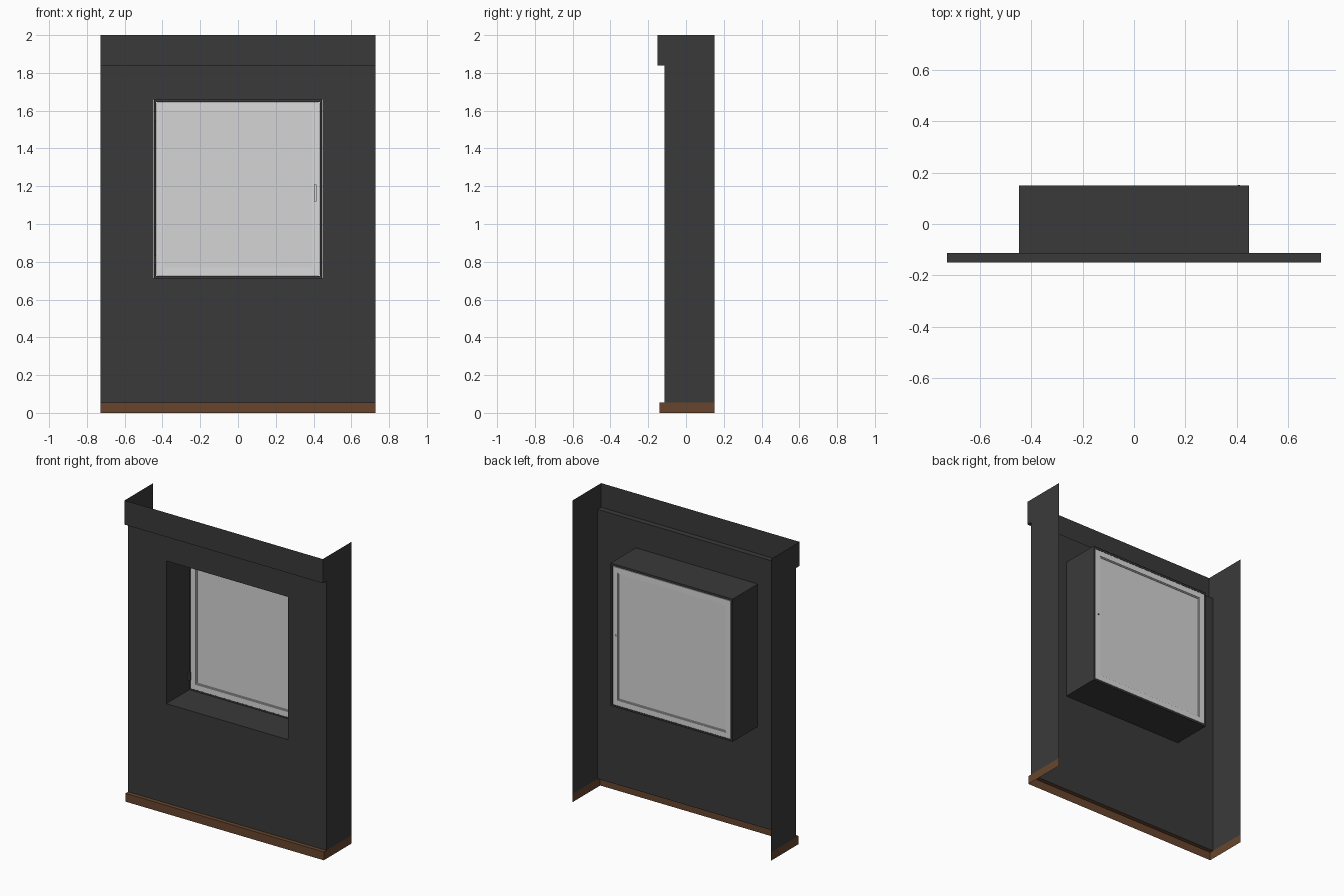
import bpy, bmesh

if "Cube" in bpy.data.objects:
    bpy.data.objects.remove(bpy.data.objects["Cube"])

def mat(name, rgb):
    m = bpy.data.materials.new(name)
    m.diffuse_color = (*rgb, 1)
    m.use_nodes = True
    m.node_tree.nodes["Principled BSDF"].inputs["Base Color"].default_value = m.diffuse_color
    return m

WALL = mat("charcoal", (0.042, 0.042, 0.042))
BASE = mat("brown wood", (0.135, 0.06, 0.026))
SASH = mat("light grey paint", (0.70, 0.70, 0.70))
GLASS = mat("pale glass", (0.66, 0.66, 0.66))
METAL = mat("dark metal", (0.06, 0.057, 0.057))

W, BACK, FRONT = 0.727, 0.15, -0.113          # half width, rear edge, wall face
OX, OZ0, OZ1 = 0.447, 0.714, 1.66             # window opening

def sheet(name, faces, material):
    """Open surface made from a few polygons."""
    bm = bmesh.new()
    for f in faces:
        bm.faces.new([bm.verts.new(p) for p in f])
    bmesh.ops.remove_doubles(bm, verts=bm.verts, dist=1e-5)
    me = bpy.data.meshes.new(name)
    bm.to_mesh(me)
    bm.free()
    me.materials.append(material)
    ob = bpy.data.objects.new(name, me)
    bpy.context.collection.objects.link(ob)
    return ob

def box(name, x0, x1, y0, y1, z0, z1, material):
    bm = bmesh.new()
    bmesh.ops.create_cube(bm, size=1)
    for v in bm.verts:
        v.co = (x1 if v.co.x > 0 else x0, y1 if v.co.y > 0 else y0, z1 if v.co.z > 0 else z0)
    me = bpy.data.meshes.new(name)
    bm.to_mesh(me)
    bm.free()
    me.materials.append(material)
    ob = bpy.data.objects.new(name, me)
    bpy.context.collection.objects.link(ob)

def front(y, x0, x1, z0, z1):                 # quad facing -y
    return [(x0, y, z0), (x1, y, z0), (x1, y, z1), (x0, y, z1)]

def ledge(y0, y1, z, up):                     # horizontal strip over the full width
    q = [(-W, y0, z), (W, y0, z), (W, y1, z), (-W, y1, z)]
    return q if up else q[::-1]

def sides(y0, z0, z1):                        # pair of end panels
    r = [(W, y0, z0), (W, BACK, z0), (W, BACK, z1), (W, y0, z1)]
    return [r, [(-x, y, z) for x, y, z in reversed(r)]]

def ring(name, y0, y1, hx0, za0, za1, hx1, zb0, zb1, material):
    """Rectangular frame: outer half width / heights, then inner ones."""
    o = [(-hx0, za0), (hx0, za0), (hx0, za1), (-hx0, za1)]
    i = [(-hx1, zb0), (hx1, zb0), (hx1, zb1), (-hx1, zb1)]
    faces = []
    for k in range(4):
        a, b, c, d = o[k], o[(k + 1) % 4], i[(k + 1) % 4], i[k]
        P = lambda p, y: (p[0], y, p[1])
        faces += [[P(a, y0), P(b, y0), P(c, y0), P(d, y0)],
                  [P(d, y1), P(c, y1), P(b, y1), P(a, y1)],
                  [P(b, y0), P(a, y0), P(a, y1), P(b, y1)],
                  [P(d, y0), P(c, y0), P(c, y1), P(d, y1)]]
    return sheet(name, faces, material)

# wall face around the opening, with its end panels
o = [(-W, 0.055), (W, 0.055), (W, 1.84), (-W, 1.84)]
i = [(-OX, OZ0), (OX, OZ0), (OX, OZ1), (-OX, OZ1)]
wall = []
reveal = []
for k in range(4):
    n = (k + 1) % 4
    wall.append([(p[0], FRONT, p[1]) for p in (o[k], o[n], i[n], i[k])])
    (ax, az), (bx, bz) = i[k], i[n]
    reveal.append([(ax, FRONT, az), (bx, FRONT, bz), (bx, BACK, bz), (ax, BACK, az)])
sheet("wall_panel", wall + sides(FRONT, 0.055, 1.84), WALL)
sheet("window_reveal", reveal, WALL)

# projecting fascia at the top, open above and behind
sheet("top_fascia", [front(-0.15, -W, W, 1.84, 2.0), ledge(-0.15, FRONT, 1.84, False)]
      + sides(-0.15, 1.84, 2.0), WALL)

# wooden skirting at the foot
sheet("skirting", [front(-0.14, -W, W, 0, 0.055), ledge(-0.14, FRONT, 0.055, True)]
      + sides(-0.14, 0, 0.055), BASE)

# window at the rear of the reveal: casing, sash, bead, glass
ring("window_casing", 0.128, 0.149, OX - 0.001, OZ0 + 0.001, OZ1 - 0.001, 0.434, 0.726, 1.645, WALL)
ring("window_sash", 0.125, 0.15, 0.432, 0.728, 1.643, 0.398, 0.764, 1.607, SASH)
ring("glazing_bead", 0.130, 0.146, 0.398, 0.764, 1.607, 0.392, 0.77, 1.601, SASH)
box("glass_pane", -0.392, 0.392, 0.135, 0.141, 0.77, 1.601, GLASS)

# hinges on the left, handle and rear bolt on the right
for z in (0.808, 1.57):
    box("hinge", -0.445, -0.433, 0.114, 0.13, z - 0.025, z + 0.025, METAL)
box("handle", 0.402, 0.415, 0.112, 0.126, 1.12, 1.21, SASH)
box("rear_bolt", 0.405, 0.412, 0.149, 0.1515, 1.185, 1.195, METAL)
